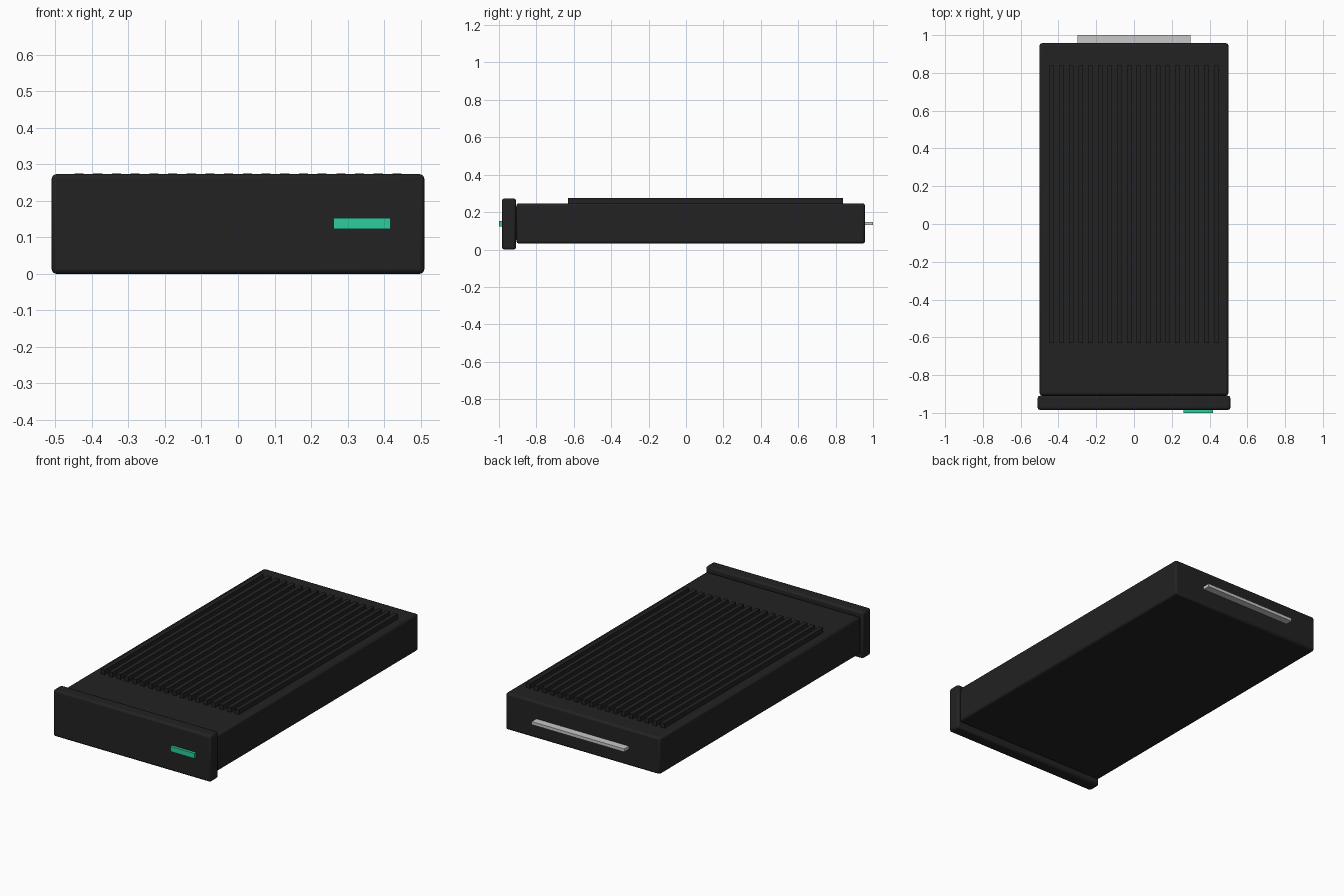
import bpy

cube = bpy.data.objects.get("Cube")
if cube:
    bpy.data.objects.remove(cube, do_unlink=True)


def material(name, rgb):
    m = bpy.data.materials.new(name)
    m.use_nodes = True
    m.diffuse_color = (*rgb, 1)
    m.node_tree.nodes["Principled BSDF"].inputs["Base Color"].default_value = (*rgb, 1)
    return m


def box(name, low, high, mat, bevel=0.0):
    """Box between two corners, with an optional chamfer."""
    bpy.ops.mesh.primitive_cube_add(
        size=1, location=[(a + b) / 2 for a, b in zip(low, high)])
    ob = bpy.context.object
    ob.name = name
    ob.scale = [b - a for a, b in zip(low, high)]
    bpy.ops.object.transform_apply(location=False, rotation=False, scale=True)
    ob.data.materials.append(mat)
    if bevel:
        mod = ob.modifiers.new("Edge bevel", "BEVEL")
        mod.width = bevel
        mod.segments = 2
        bpy.ops.object.shade_smooth_by_angle()
    return ob


black = material("black plastic", (0.016, 0.016, 0.016))
green = material("green light", (0.027, 0.60, 0.34))
silver = material("silver metal", (0.58, 0.58, 0.58))

# Main case and front bezel
box("case", (-0.5, -0.907, 0.032), (0.5, 0.957, 0.247), black, 0.012)
box("front_bezel", (-0.51, -0.984, 0), (0.51, -0.909, 0.273), black, 0.012)
box("bezel_joint", (-0.48, -0.93, 0.05), (0.48, -0.89, 0.23), black)

# Cooling ribs along the top
RIBS = 18
PITCH = 0.0512
for i in range(RIBS):
    x = (i - (RIBS - 1) / 2) * PITCH
    box(f"cooling_rib_{i + 1}", (x - 0.0125, -0.63, 0.24), (x + 0.0125, 0.84, 0.275), black)

# Status light on the front, connector on the back
box("status_light", (0.262, -1.0, 0.123), (0.418, -0.98, 0.153), green)
box("rear_connector", (-0.3, 0.95, 0.13), (0.3, 1.0, 0.148), silver)
